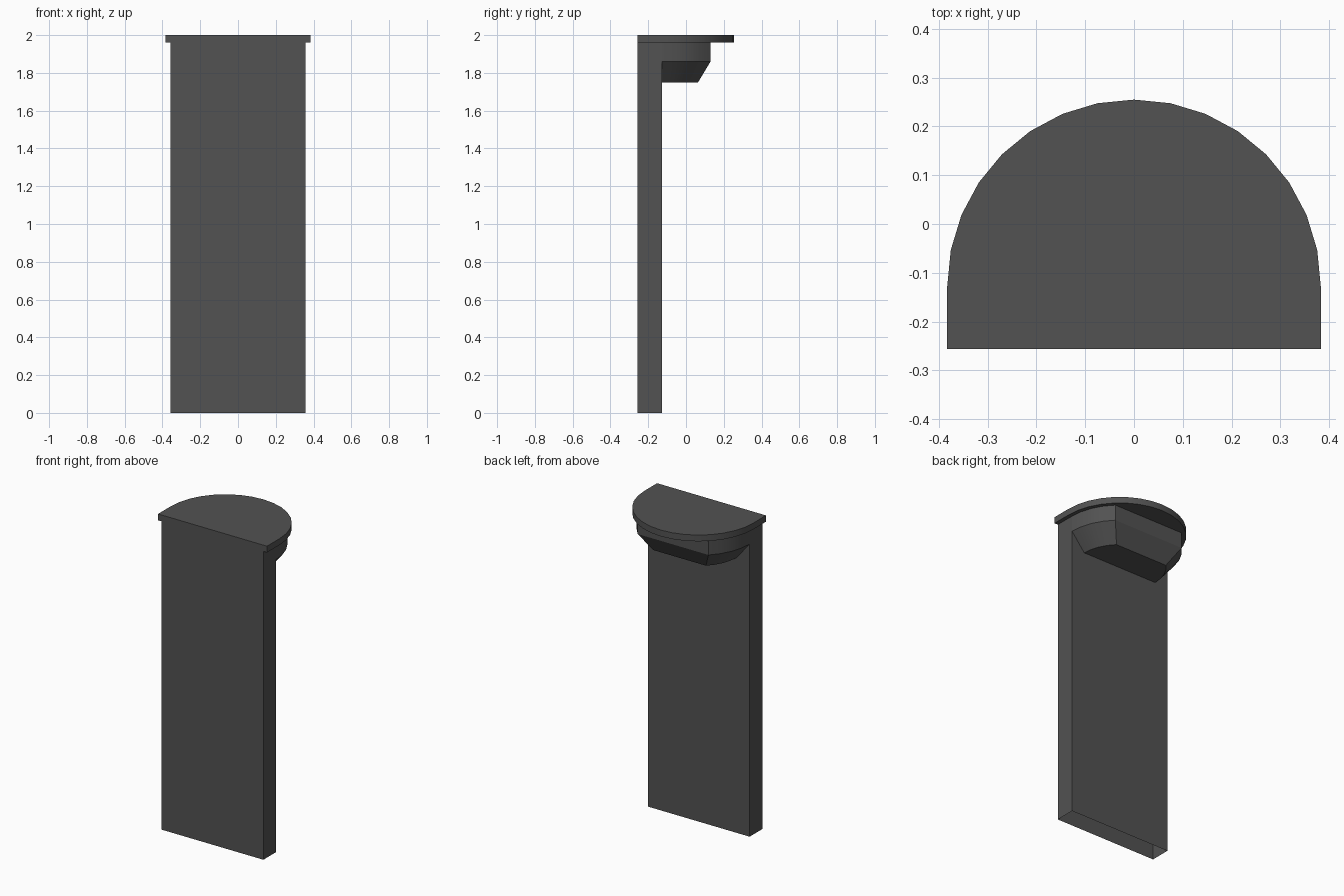
import bpy, bmesh, math

if "Cube" in bpy.data.objects:
    bpy.data.objects.remove(bpy.data.objects["Cube"])

BACK_PLANE = -0.128   # rear face of the panel, centre line of the arcs
FRONT = -0.256
HALF_W = 0.358

grey = bpy.data.materials.new("dark_grey")
grey.diffuse_color = (0.085, 0.085, 0.085, 1)
grey.use_nodes = True
grey.node_tree.nodes["Principled BSDF"].inputs["Base Color"].default_value = grey.diffuse_color


def arc(radius, start, end, steps):
    """Points on an arc centred on the panel's rear face (degrees)."""
    pts = []
    for i in range(steps + 1):
        a = math.radians(start + (end - start) * i / steps)
        pts.append((radius * math.cos(a), BACK_PLANE + radius * math.sin(a)))
    return pts


def loft(name, layers, cap_bottom=True, cap_top=True):
    """Join stacked outlines [(z, points), ...] from bottom to top."""
    bm = bmesh.new()
    rings = [[bm.verts.new((x, y, z)) for x, y in pts] for z, pts in layers]
    n = len(rings[0])
    for lo, hi in zip(rings, rings[1:]):
        for i in range(n):
            j = (i + 1) % n
            bm.faces.new((lo[i], lo[j], hi[j], hi[i]))
    if cap_bottom:
        bm.faces.new(rings[0][::-1])
    if cap_top:
        bm.faces.new(rings[-1])
    mesh = bpy.data.meshes.new(name)
    bm.to_mesh(mesh)
    bm.free()
    mesh.materials.append(grey)
    ob = bpy.data.objects.new(name, mesh)
    bpy.context.collection.objects.link(ob)
    bpy.ops.object.select_all(action='DESELECT')
    ob.select_set(True)
    bpy.context.view_layer.objects.active = ob
    bpy.ops.object.shade_smooth_by_angle(angle=math.radians(25))
    return ob


# Upright panel, open at the foot
rect = [(-HALF_W, FRONT), (HALF_W, FRONT), (HALF_W, BACK_PLANE), (-HALF_W, BACK_PLANE)]
loft("upright_panel", [(0, rect), (1.96, rect)], cap_bottom=False)

# Half-round top plate with a square front
plate = [(-0.383, FRONT), (0.383, FRONT)] + arc(0.383, 0, 180, 16)
loft("top_plate", [(1.96, plate), (2.0, plate)])


# Bracket under the plate: rounded sides, flat back, tapered lower half
def bracket_outline(radius):
    return arc(radius, 0, 46, 4) + arc(radius, 134, 180, 4)


loft("support_bracket", [(1.75, bracket_outline(0.267)),
                         (1.86, bracket_outline(HALF_W)),
                         (1.96, bracket_outline(HALF_W))])
